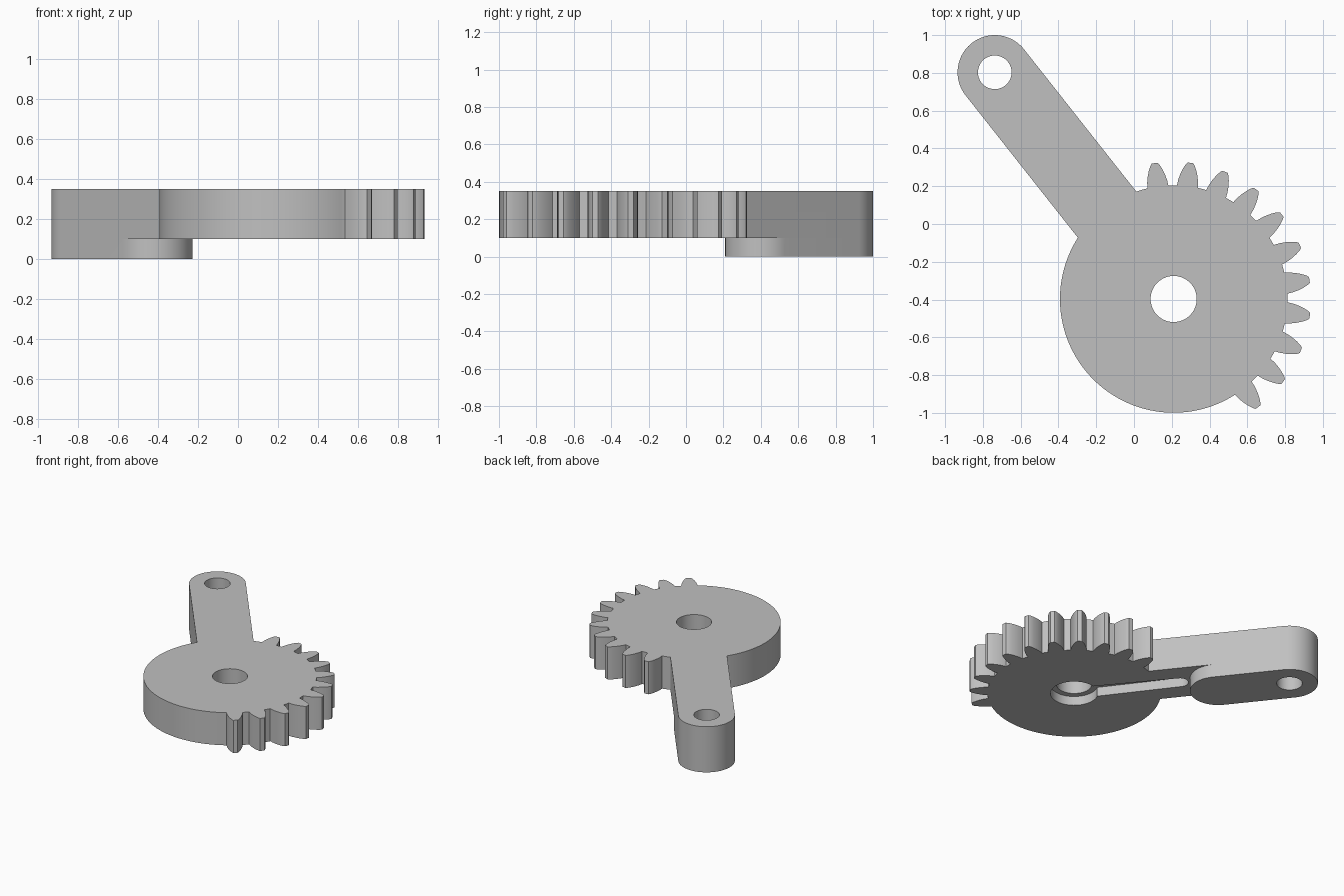
import bpy, bmesh
from math import radians, degrees, sin, cos, asin, atan2, hypot
from mathutils import Vector

if "Cube" in bpy.data.objects:
    bpy.data.objects.remove(bpy.data.objects["Cube"], do_unlink=True)

HUB = Vector((0.21, -0.397))          # gear axis
PIN = Vector((-0.737, 0.803))         # arm tip axis
GEAR_R, ARM_R = 0.602, 0.197
BASE, TOP = 0.10, 0.35
ARM = PIN - HUB
ARM_LEN, ARM_ANG = ARM.length, degrees(atan2(ARM.y, ARM.x))
ALONG = ARM.normalized()

grey = bpy.data.materials.new("plain grey")
grey.use_nodes = True
grey.diffuse_color = (0.53, 0.53, 0.53, 1)
grey.node_tree.nodes["Principled BSDF"].inputs["Base Color"].default_value = grey.diffuse_color


def arc(centre, r, start, end, steps):
    """Points on an arc, angles in degrees."""
    angles = [radians(start + (end - start) * i / steps) for i in range(steps + 1)]
    return [centre + Vector((cos(a), sin(a))) * r for a in angles]


def prism(name, outline, z0, z1):
    """Extrude a closed outline between two heights."""
    bm = bmesh.new()
    face = bm.faces.new([bm.verts.new((p.x, p.y, z0)) for p in outline])
    up = bmesh.ops.extrude_face_region(bm, geom=[face])["geom"]
    for v in up:
        if isinstance(v, bmesh.types.BMVert):
            v.co.z = z1
    bmesh.ops.recalc_face_normals(bm, faces=bm.faces)
    mesh = bpy.data.meshes.new(name)
    bm.to_mesh(mesh)
    bm.free()
    mesh.materials.append(grey)
    obj = bpy.data.objects.new(name, mesh)
    bpy.context.collection.objects.link(obj)
    return obj


def combine(target, tool, operation):
    """Apply a boolean and remove the tool object."""
    mod = target.modifiers.new(operation.lower(), "BOOLEAN")
    mod.operation, mod.solver, mod.object = operation, "EXACT", tool
    bpy.context.view_layer.objects.active = target
    bpy.ops.object.modifier_apply(modifier=mod.name)
    bpy.data.objects.remove(tool, do_unlink=True)


def tooth(angle):
    """Curved tooth flank, mirrored about its centre line."""
    flank = [(0.60, 0.056), (0.63, 0.053), (0.66, 0.046),
             (0.69, 0.036), (0.715, 0.024), (0.726, 0.015)]
    half = [(r, -w) for r, w in flank] + [(r, w) for r, w in reversed(flank)]
    a = radians(angle)
    out, side = Vector((cos(a), sin(a))), Vector((-sin(a), cos(a)))
    return [HUB + out * r + side * w for r, w in half]


# Gear sector and arm as one outline
tip = arc(PIN, ARM_R, ARM_ANG - 90, ARM_ANG + 90, 48)
join = degrees(asin(ARM_R / GEAR_R))
teeth = [-52 + 15 * i for i in range(11)]
edge = 5.6
outline = []
for i, a in enumerate(teeth):
    outline += tooth(a)
    if i < len(teeth) - 1:
        outline += arc(HUB, GEAR_R, a + edge, a + 15 - edge, 4)
outline += arc(HUB, GEAR_R, teeth[-1] + edge, ARM_ANG - join, 4)
outline += tip
outline += arc(HUB, GEAR_R, ARM_ANG + join, 360 + teeth[0] - edge, 80)
body = prism("gear_sector_arm", outline, BASE, TOP)

# Raised foot under the outer half of the arm
foot_centre = PIN - ALONG * 0.505
foot = prism("arm_foot", tip + arc(foot_centre, ARM_R, ARM_ANG + 90, ARM_ANG + 270, 48), 0, BASE)
combine(body, foot, "UNION")

# Axle hole and pin hole
for centre, r in ((HUB, 0.122), (PIN, 0.089)):
    hole = prism("hole_cutter", arc(centre, r, 0, 355, 71), -0.1, TOP + 0.1)
    combine(body, hole, "DIFFERENCE")

# Keyhole recess in the underside: round hub pocket with a tapered slot
pocket_r, slot_w, end_r = 0.165, 0.07, 0.058
open_ang = degrees(asin(slot_w / pocket_r))
slot_end = HUB + ALONG * (0.81 - end_r)
keyhole = arc(HUB, pocket_r, ARM_ANG + open_ang, ARM_ANG + 360 - open_ang, 64)
keyhole += arc(slot_end, end_r, ARM_ANG - 90, ARM_ANG + 90, 24)
combine(body, prism("recess_cutter", keyhole, BASE - 0.05, BASE + 0.07), "DIFFERENCE")

# Smooth curved walls, crisp rims
bpy.ops.object.select_all(action="DESELECT")
body.select_set(True)
bpy.context.view_layer.objects.active = body
bpy.ops.object.shade_smooth_by_angle(angle=radians(25))
